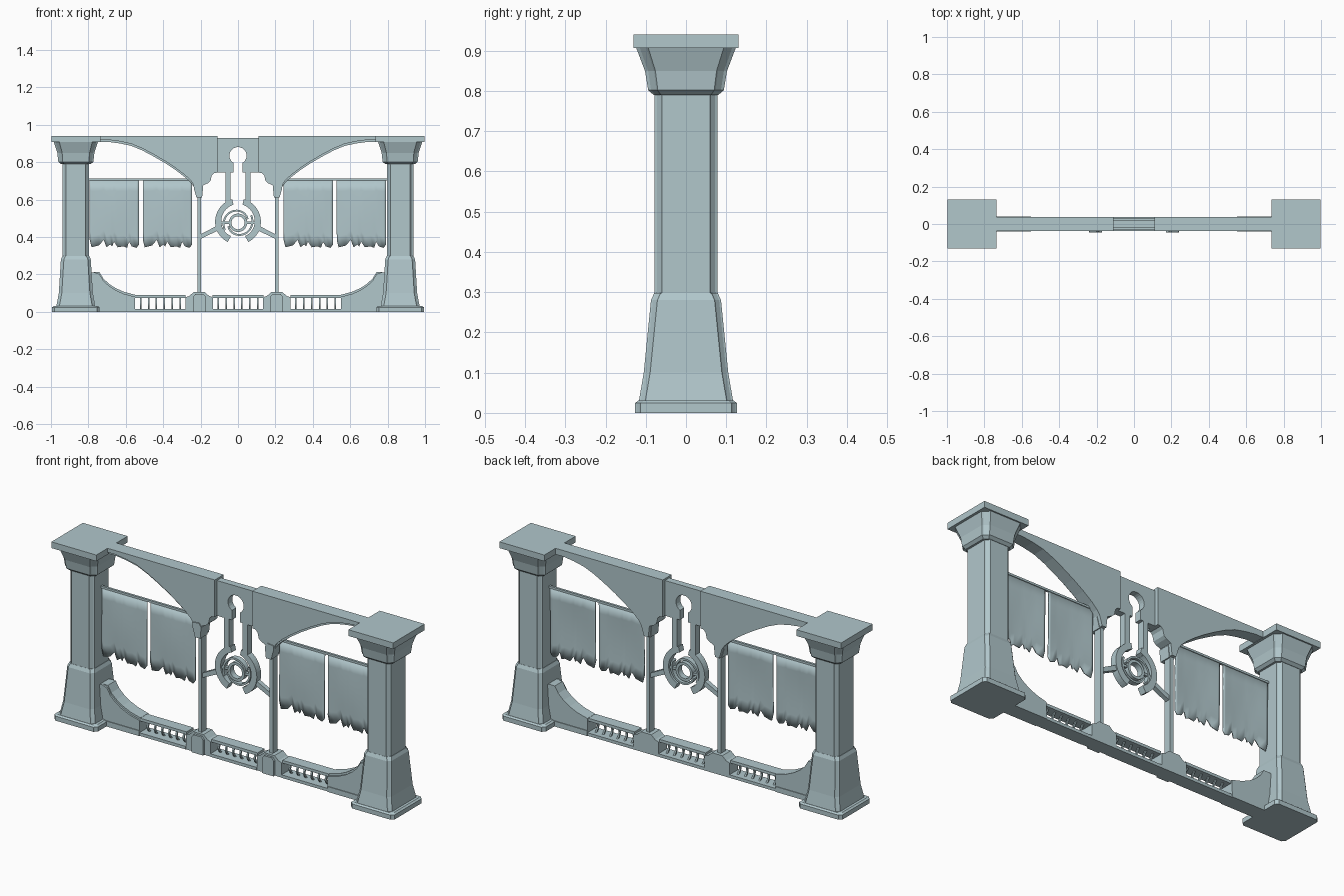
import bpy, bmesh, math
from math import sin, cos, radians, pi

cube = bpy.data.objects.get("Cube")
if cube:
    bpy.data.objects.remove(cube, do_unlink=True)

stone = bpy.data.materials.new("pale_blue_grey")
stone.use_nodes = True
colour = (0.44, 0.57, 0.60, 1)
stone.diffuse_color = colour
stone.node_tree.nodes["Principled BSDF"].inputs["Base Color"].default_value = colour


def finish(name, bm):
    bmesh.ops.recalc_face_normals(bm, faces=bm.faces)
    mesh = bpy.data.meshes.new(name)
    bm.to_mesh(mesh)
    bm.free()
    mesh.materials.append(stone)
    ob = bpy.data.objects.new(name, mesh)
    bpy.context.collection.objects.link(ob)
    return ob


def plate(name, pts, y0, y1):
    """Extrude an x-z outline from y0 to y1."""
    bm = bmesh.new()
    face = bm.faces.new([bm.verts.new((x, y0, z)) for x, z in pts])
    out = bmesh.ops.extrude_face_region(bm, geom=[face])
    for v in out["geom"]:
        if isinstance(v, bmesh.types.BMVert):
            v.co.y = y1
    bmesh.ops.triangulate(bm, faces=[f for f in bm.faces if len(f.verts) > 4])
    return finish(name, bm)


def pair(name, pts, y0, y1):
    for side, s in (("left", 1), ("right", -1)):
        plate(f"{side}_{name}", [(x * s, z) for x, z in pts], y0, y1)


def rect(x0, x1, z0, z1):
    return [(x0, z0), (x1, z0), (x1, z1), (x0, z1)]


def arc_band(cx, cz, a0, a1, inner, outer, n=20):
    """Outline of an arc whose inner and outer radii run between two values."""
    def edge(r):
        return [(cx + (r[0] + (r[1] - r[0]) * i / n) * cos(radians(a0 + (a1 - a0) * i / n)),
                 cz + (r[0] + (r[1] - r[0]) * i / n) * sin(radians(a0 + (a1 - a0) * i / n)))
                for i in range(n + 1)]
    return edge(outer) + edge(inner)[::-1]


def loft(name, cx, rings):
    """Stack square sections with recessed corners: (z, half x, half y, corner)."""
    bm = bmesh.new()
    loops = []
    for z, hx, hy, c in rings:
        d = c * 0.3
        corner = [(0, c), (d, c - d * 0.5), (c - d * 0.5, d), (c, 0)]
        pts = [(hx - a, hy - b) for a, b in corner]
        pts += [(-x, y) for x, y in pts[::-1]]
        pts += [(-x, -y) for x, y in pts]
        loops.append([bm.verts.new((cx + x, y, z)) for x, y in pts])
    for lo, hi in zip(loops, loops[1:]):
        for i in range(len(lo)):
            j = (i + 1) % len(lo)
            bm.faces.new((lo[i], lo[j], hi[j], hi[i]))
    bm.faces.new(loops[0])
    bm.faces.new(loops[-1])
    return finish(name, bm)


# Pillars: plinth, flared base, shaft, capital, slab
PX = 0.867
for side, s in (("left", 1), ("right", -1)):
    loft(f"{side}_pillar_plinth", s * PX, [(0, .127, .127, .014), (.024, .127, .127, .014),
                                           (.031, .118, .118, .014)])
    loft(f"{side}_pillar_base", s * PX, [(.03, .104, .117, .016), (.1, .091, .105, .016),
                                         (.28, .08, .087, .016), (.298, .072, .079, .016)])
    loft(f"{side}_pillar_shaft", s * PX, [(.29, .07, .078, .018), (.8, .07, .078, .018)])
    loft(f"{side}_pillar_capital", s * PX, [(.79, .08, .08, .018), (.802, .094, .094, .024),
                                            (.85, .099, .102, .026), (.908, .118, .124, .03)])
    slab = rect(s * PX - .131, s * PX + .131, .907, .94)
    plate(f"{side}_pillar_slab", slab, -.131, .131)

# Arched upper beam, with a slightly proud front face
def spandrel(lift):
    arch = [(.74, .908), (.69, .908), (.63, .9), (.57, .887), (.51, .862), (.45, .83),
            (.39, .795), (.33, .755), (.28, .717), (.25, .688), (.235, .665)]
    foot = [(.22, .615), (.195, .615), (.188, .675), (.16, .688), (.147, .7),
            (.14, .73), (.128, .742), (.11, .744)]
    return [(.11, .94), (.74, .94)] + [(x, z + lift) for x, z in arch] + foot


pair("beam_core", spandrel(0), -.028, .037)
pair("beam_face", spandrel(.011), -.037, -.027)
pair("post_capital", [(.238, .685), (.236, .66), (.222, .61), (.192, .61), (.186, .67), (.2, .69)],
     -.042, .02)
pair("post", rect(.198, .217, .08, .63), -.02, .02)

# Keystone with round keyhole, and the two hanging bars below it
hole = [(.046 * cos(radians(a)), .835 + .046 * sin(radians(a))) for a in range(-60, 91, 15)]
keystone = [(0, .93), (.112, .93), (.112, .744), (.068, .744), (.068, .575), (.04, .565),
            (.04, .745), (.023, .745)] + hole
pair("keystone_half", keystone, -.018, .018)

# Hanging emblem: two curved claws, swirl and centre ring
CZ = .476
claw = arc_band(0, CZ, 76, -62, (.1, .08), (.13, .116))
pair("emblem_claw", claw, -.018, .018)
pair("emblem_strut", [(.102, .437), (.112, .46), (.2, .415), (.2, .39)], -.012, .012)
for i, start in enumerate((20, 200)):
    plate(f"swirl_arm_{i}", arc_band(0, CZ, start, start + 190, (.05, .076), (.06, .086)),
          -.014, .014)
for i, start in enumerate((0, 180)):
    plate(f"centre_ring_{i}", arc_band(0, CZ, start, start + 180, (.035, .035), (.049, .049)),
          -.016, .016)
pair("swirl_link", rect(.045, .09, CZ - .006, CZ + .006), -.01, .01)

# Lower wall: swept side panels, centre blocks and rails
def sweep(drop):
    curve = [(.74, .212), (.72, .178), (.69, .15), (.655, .127), (.61, .107), (.55, .091)]
    return [(.55, 0), (.82, 0), (.82, .2), (.77, .212)] + [(x, z - drop) for x, z in curve]


pair("side_panel_core", sweep(0), -.028, .037)
pair("side_panel_face", sweep(.011), -.037, -.027)
pair("side_panel_foot", rect(.55, .82, 0, .028), -.041, .041)
pair("post_block", [(.135, 0), (.28, 0), (.28, .078), (.26, .085), (.238, .105),
                    (.177, .105), (.155, .085), (.135, .078)], -.035, .037)
pair("post_block_front", [(.172, 0), (.24, 0), (.24, .08), (.228, .095), (.184, .095),
                          (.172, .08)], -.046, -.03)
pair("lower_rail", rect(.28, .55, 0, .016), -.037, .037)
pair("upper_rail", rect(.28, .55, .075, .09), -.03, .03)
plate("centre_lower_rail", rect(-.135, .135, 0, .016), -.037, .037)
plate("centre_upper_rail", rect(-.135, .135, .075, .09), -.03, .03)

# Bowed balusters in the three openings
def baluster(name, x):
    bm = bmesh.new()
    rows = []
    for i in range(7):
        t = i / 6
        y = -.022 * sin(pi * t) + .012
        z = .01 + .07 * t
        rows.append([bm.verts.new((x + dx, y + dy, z))
                     for dx, dy in ((-.004, -.005), (.004, -.005), (.004, .005), (-.004, .005))])
    for lo, hi in zip(rows, rows[1:]):
        for i in range(4):
            j = (i + 1) % 4
            bm.faces.new((lo[i], lo[j], hi[j], hi[i]))
    finish(name, bm)


for bay, cx in (("right", -.415), ("centre", 0), ("left", .415)):
    for i in range(6):
        baluster(f"{bay}_baluster_{i}", cx + (i - 2.5) * .042)

# Torn cloth banners on rods
hem = [(0, .385), (.01, .345), (.05, .355), (.075, .385), (.09, .345), (.11, .36), (.12, .35),
       (.13, .375), (.15, .345), (.18, .35), (.2, .342), (.21, .375), (.225, .35), (.25, .342),
       (.264, .36)]


def banner(name, x0):
    bm = bmesh.new()
    grid = []
    for x, low in hem:
        column = []
        for k in range(7):
            t = k / 6
            y = -.006 * sin(pi * x / .264) * sin(pi * t) - .003 * t
            column.append(bm.verts.new((x0 + x, y, .705 + (low - .705) * t)))
        grid.append(column)
    for a, b in zip(grid, grid[1:]):
        for k in range(6):
            bm.faces.new((a[k], b[k], b[k + 1], a[k + 1]))
    for f in bm.faces:
        f.smooth = True
    ob = finish(name, bm)
    mod = ob.modifiers.new("cloth_thickness", "SOLIDIFY")
    mod.thickness = .005
    mod.offset = 0


for i, x0 in enumerate((-.793, -.509, .244, .528)):
    banner(f"banner_{i}", x0)
pair("banner_rod", rect(.235, .81, .702, .713), -.006, .006)
